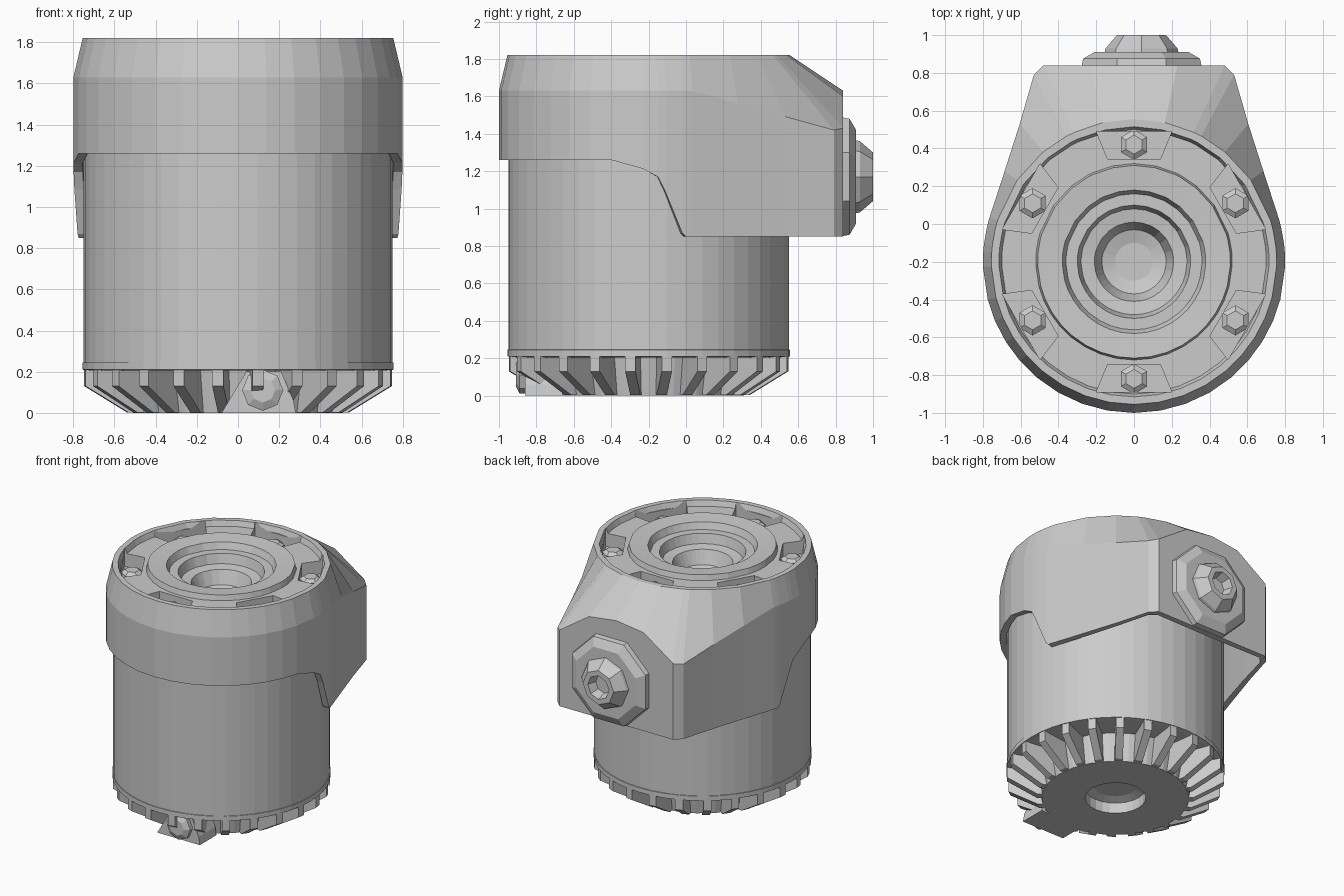
import bpy, bmesh
from math import sin, cos, radians, atan2, hypot, pi
from mathutils import Matrix

if "Cube" in bpy.data.objects:
    bpy.data.objects.remove(bpy.data.objects["Cube"])

CY = -0.2  # axis of the round body


def make_obj(name, bm):
    bmesh.ops.recalc_face_normals(bm, faces=bm.faces)
    me = bpy.data.meshes.new(name)
    bm.to_mesh(me)
    bm.free()
    ob = bpy.data.objects.new(name, me)
    bpy.context.collection.objects.link(ob)
    return ob


def skin(name, loops):
    """Join equal-length point loops into a closed solid."""
    bm = bmesh.new()
    rows = [[bm.verts.new(p) for p in loop] for loop in loops]
    n = len(rows[0])
    for a, b in zip(rows, rows[1:]):
        for i in range(n):
            j = (i + 1) % n
            bm.faces.new((a[i], a[j], b[j], b[i]))
    bm.faces.new(rows[0])
    bm.faces.new(rows[-1][::-1])
    return make_obj(name, bm)


def lathe(name, profile, n, matrix=Matrix.Translation((0, CY, 0)), turn=0):
    return skin(name, [[matrix @ Matrix.Translation((
        r * cos(2 * pi * i / n + turn), r * sin(2 * pi * i / n + turn), z)).translation
        for i in range(n)] for r, z in profile])


def prism(bm, pts, matrix, depth):
    """Extrude an outline in local XZ by depth, centred on local Y."""
    a, b = [[bm.verts.new(matrix @ Matrix.Translation((x, s * depth / 2, z)).translation)
             for x, z in pts] for s in (-1, 1)]
    n = len(pts)
    bm.faces.new(a)
    bm.faces.new(b[::-1])
    for i in range(n):
        j = (i + 1) % n
        bm.faces.new((a[i], b[i], b[j], a[j]))


def spin(deg):
    return Matrix.Translation((0, CY, 0)) @ Matrix.Rotation(radians(deg), 4, 'Z')


def lerp(table, v):
    if v <= table[0][0]:
        return table[0][1]
    for (a, p), (b, q) in zip(table, table[1:]):
        if v <= b:
            return p + (q - p) * (v - a) / (b - a)
    return table[-1][1]


# Round body
lathe("body", [(0.75, 0.23), (0.75, 1.5)], 48)

# Cap with hollow rear hood: right half outline, mirrored
half = [(0.8 * cos(radians(d)), CY + 0.8 * sin(radians(d)))
        for d in (-80, -70, -60, -50, -41, -32, -23, -14.5, -2, 3.6, 6.5, 13, 14.5, 17)]
half += [(0.685, 0.28), (0.605, 0.53), (0.53, 0.79), (0.48, 0.84), (0.23, 0.84)]
outline = [(0, -1.0)] + half + [(0, 0.84)] + [(-x, y) for x, y in half[::-1]]
skirt = [(-0.4, 1.26), (-0.22, 1.21), (-0.15, 1.17), (-0.11, 1.09), (-0.02, 0.87), (0, 0.85)]


def wall_top(x, y):
    if y > 0.8:
        return lerp([(0.23, 1.6), (0.48, 1.43)], abs(x)) if x else 1.63
    return lerp([(0.03, 1.63), (0.79, 1.42)], y)


def inset(x, y, t=0.045):
    r = hypot(x, y - CY)
    k = (r - t) / r
    return x * k, CY + (y - CY) * k


def ring(r, z):
    angs = [atan2(y - CY, x) for x, y in outline]
    return [(r * cos(a), CY + r * sin(a), z) for a in angs]


loops = [[(*inset(x, y), 1.4) for x, y in outline],
         [(*inset(x, y), lerp(skirt, y)) for x, y in outline],
         [(x, y, lerp(skirt, y)) for x, y in outline],
         [(x, y, wall_top(x, y)) for x, y in outline]]
top = [(0.755, 1.82), (0.715, 1.82), (0.70, 1.78), (0.52, 1.78), (0.51, 1.82), (0.38, 1.81),
       (0.36, 1.76), (0.30, 1.76), (0.28, 1.69), (0.21, 1.68), (0.17, 1.58), (0.10, 1.56)]
cap = skin("cap", loops + [ring(r, z) for r, z in top])

# Six pockets cut in the top groove
bm = bmesh.new()
for k in range(6):
    m = spin(30 + 60 * k) @ Matrix.Rotation(pi / 2, 4, 'X')
    w = Matrix.Translation((0, 0, 1.78))
    prism(bm, [(0.545, -0.14), (0.69, -0.2), (0.69, 0.2), (0.545, 0.14)], spin(30 + 60 * k)
          @ Matrix.Translation((0, 0, 1.78)) @ Matrix.Rotation(pi / 2, 4, 'X'), 0.2)
cutter = make_obj("pocket_cutter", bm)
mod = cap.modifiers.new("pockets", 'BOOLEAN')
mod.object = cutter
mod.solver = 'EXACT'
cutter.hide_render = True
cutter.hide_set(True)

# Bolt head in each pocket
for k in range(6):
    lathe("pocket_bolt", [(0.08, 1.67), (0.08, 1.73), (0.05, 1.75)], 6,
          spin(30 + 60 * k) @ Matrix.Translation((0.62, 0, 0)))

# Finned base: core with recess, rim and fins
lathe("base_core", [(0.15, 0.1), (0.21, 0.08), (0.21, 0.0), (0.51, 0.0), (0.55, 0.22)], 24)
lathe("base_rim", [(0.72, 0.205), (0.755, 0.21), (0.755, 0.245), (0.72, 0.25)], 48)
bm = bmesh.new()
for k in range(24):
    prism(bm, [(0.48, 0.002), (0.54, 0.002), (0.75, 0.13), (0.75, 0.22), (0.48, 0.22)],
          spin(15 * k + 7.5), 0.055)
make_obj("base_fins", bm)

# Drain fitting at the front of the base
bm = bmesh.new()
prism(bm, [(-0.08, 0), (0.28, 0), (0.27, 0.06), (0.21, 0.2), (0.04, 0.2)],
      Matrix.Translation((0, -0.76, 0)), 0.2)
make_obj("drain_block", bm)
lathe("drain_plug", [(0.1, 0), (0.1, 0.08), (0.06, 0.1)], 8,
      Matrix.Translation((0.12, -0.81, 0.11)) @ Matrix.Rotation(pi / 2, 4, 'X'))

# Rear port: flange and socketed nozzle
port = Matrix.Translation((0.04, 0.83, 1.17)) @ Matrix.Rotation(-pi / 2, 4, 'X')
lathe("port_flange", [(0.345, 0), (0.335, 0.045), (0.27, 0.08)], 8, port, pi / 8)
lathe("port_nozzle", [(0.2, 0.06), (0.19, 0.1), (0.13, 0.17), (0.09, 0.17), (0.07, 0.1)],
      8, port)
